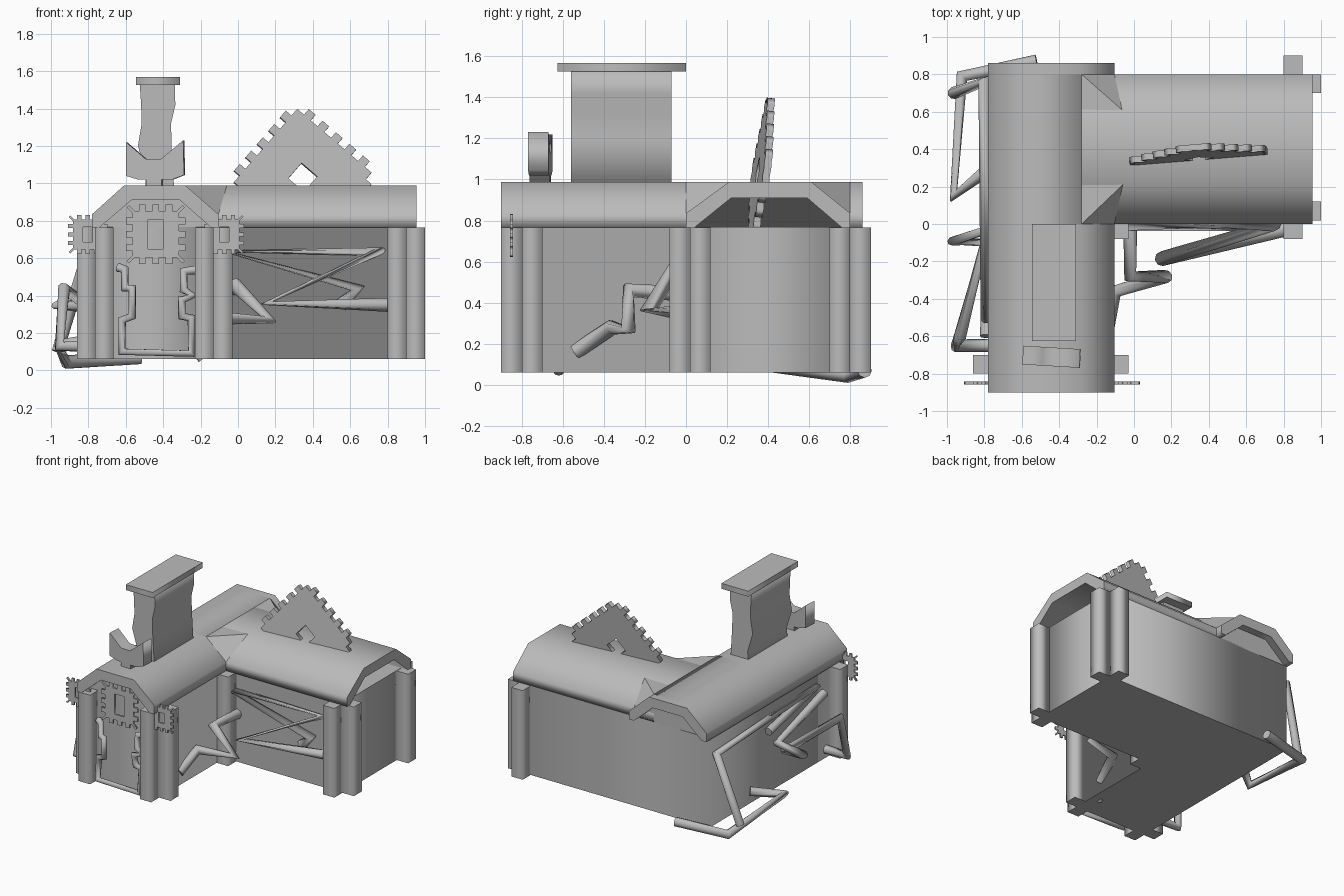
import bpy, bmesh
from math import pi, radians, sin, cos
from mathutils import Vector

if "Cube" in bpy.data.objects:
    bpy.data.objects.remove(bpy.data.objects["Cube"])

grey = bpy.data.materials.new("plain_grey")
grey.diffuse_color = (0.5, 0.5, 0.5, 1)
grey.use_nodes = True
grey.node_tree.nodes["Principled BSDF"].inputs["Base Color"].default_value = grey.diffuse_color


def finish(ob):
    """Link a curve object, turn it into a mesh and colour it."""
    bpy.context.collection.objects.link(ob)
    bpy.ops.object.select_all(action='DESELECT')
    ob.select_set(True)
    bpy.context.view_layer.objects.active = ob
    bpy.ops.object.convert(target='MESH')
    ob = bpy.context.object
    ob.data.materials.clear()
    ob.data.materials.append(grey)
    return ob


def plate(name, loops, thick, loc, rot):
    """Flat filled outline (extra loops are holes) given a thickness."""
    cu = bpy.data.curves.new(name, 'CURVE')
    cu.dimensions = '2D'
    cu.fill_mode = 'BOTH'
    cu.extrude = thick / 2
    for pts in loops:
        sp = cu.splines.new('POLY')
        sp.points.add(len(pts) - 1)
        for p, q in zip(sp.points, pts):
            p.co = (q[0], q[1], 0, 1)
        sp.use_cyclic_u = True
    ob = bpy.data.objects.new(name, cu)
    ob.location, ob.rotation_euler = loc, rot
    return finish(ob)


def prism(name, pts, axis, a, b):
    """Extrude a profile along an axis from a to b."""
    m = (a + b) / 2
    loc, rot = {'X': ((m, 0, 0), (pi / 2, 0, pi / 2)),
                'Y': ((0, m, 0), (pi / 2, 0, 0)),
                'Z': ((0, 0, m), (0, 0, 0))}[axis]
    return plate(name, [pts], b - a, loc, rot)


def box(name, x0, x1, y0, y1, z0, z1):
    return prism(name, [(x0, y0), (x1, y0), (x1, y1), (x0, y1)], 'Z', z0, z1)


def pipe(name, pts, r):
    """Bent pipe with eight sides and hard corners."""
    cu = bpy.data.curves.new(name, 'CURVE')
    cu.dimensions = '3D'
    cu.bevel_depth = r
    cu.bevel_resolution = 2
    cu.use_fill_caps = True
    sp = cu.splines.new('POLY')
    sp.points.add(len(pts) - 1)
    for p, q in zip(sp.points, pts):
        p.co = (*q, 1)
    return finish(bpy.data.objects.new(name, cu))


def gear(name, h, tooth, n, hole, thick, loc, rot=(pi / 2, 0, 0), spin=0, spike=0):
    """Square gear: n teeth per side, optional corner spikes, rectangular hole."""
    side = []
    if spike:
        e = h * 0.1
        side += [(-h, -h + e), (-h - spike, -h - spike + e), (-h - spike + e, -h - spike), (-h + e, -h)]
    else:
        side.append((-h, -h))
    w = 2 * h / (2 * n + 1)
    for i in range(n):
        x = -h + (2 * i + 1) * w
        side += [(x, -h), (x, -h - tooth), (x + w, -h - tooth), (x + w, -h)]

    def turn(p, a):
        return (p[0] * cos(a) - p[1] * sin(a), p[0] * sin(a) + p[1] * cos(a))
    outer = [turn(p, spin + k * pi / 2) for k in range(4) for p in side]
    hx, hz = hole
    inner = [turn(p, spin) for p in ((-hx, -hz), (-hx, hz), (hx, hz), (hx, -hz))]
    return plate(name, [outer, inner], thick, loc, rot)


# L-shaped walls
prism("walls", [(-.765, -.8), (-.13, -.8), (-.13, .02), (.9, .02), (.9, .8), (-.765, .8)], 'Z', .06, .768)

# Corner pillars
for i, (x, y) in enumerate([(-.765, -.9), (-.23, -.9), (-.86, -.8), (-.13, -.8), (-.13, -.08),
                            (.8, -.08), (.9, .02), (.9, .7), (.8, .8)]):
    box(f"pillar_{i}", x, x + .1, y, y + .1, .06, .765)

# Hollow roof, left wing: full section in front and at the back lip, half section at the crossing
outer = [(-.78, .765), (-.78, .835), (-.61, .988), (-.28, .988), (-.105, .835), (-.105, .765)]
inner = [(-.145, .765), (-.31, .91), (-.57, .91), (-.74, .765)]
prism("left_roof_front", outer + inner, 'Y', -.9, 0)
prism("left_roof_back_lip", outer + inner, 'Y', .8, .86)
prism("left_roof_crossing", outer[:4] + [(-.28, .91)] + inner[2:], 'Y', 0, .8)
gable = [(-.75, .76), (-.565, .915), (-.305, .915), (-.135, .76)]
prism("front_gable", gable, 'Y', -.8, -.76)
prism("back_gable", gable, 'Y', .77, .8)

# Hollow roof, right wing
prism("right_roof", [(0, .765), (0, .835), (.21, .988), (.61, .988), (.8, .835), (.8, .765),
                     (.76, .765), (.59, .91), (.22, .91), (.04, .765)], 'X', -.28, .955)

# Slanted fillers where the two roofs meet
for name, s in (("front_valley", 1), ("back_valley", -1)):
    bm = bmesh.new()
    for x, y, z in [(-.28, 0, .988), (-.06, .21, .988), (-.105, 0, .835), (-.28, .21, .987)]:
        bm.verts.new((x, y if s > 0 else .8 - y * .92, z))
    bmesh.ops.convex_hull(bm, input=bm.verts)
    bmesh.ops.recalc_face_normals(bm, faces=bm.faces)
    me = bpy.data.meshes.new(name)
    bm.to_mesh(me)
    bm.free()
    me.materials.append(grey)
    bpy.context.collection.objects.link(bpy.data.objects.new(name, me))

# Crooked chimney with cap
prism("chimney", [(-.5, .95), (-.49, 1.05), (-.535, 1.2), (-.515, 1.32), (-.518, 1.42), (-.525, 1.53),
                  (-.338, 1.53), (-.335, 1.42), (-.358, 1.32), (-.355, 1.2), (-.34, .95)], 'Y', -.56, -.07)
box("chimney_cap", -.545, -.31, -.625, 0, 1.525, 1.568)

# Open-ended wrench head standing on the roof ridge
w = plate("wrench_head", [[(-.155, .22), (-.05, .13), (.03, .13), (.15, .23), (.155, .045), (.09, .02),
                           (.035, .02), (.035, -.03), (-.05, -.03), (-.05, .02), (-.09, .02), (-.155, .04)]],
          .1, (-.44, -.71, 1.0), (pi / 2, 0, -.06))

# Gears: main sign, two side gears and the large one through the roof
gear("sign_gear", .125, .033, 3, (.04, .08), .014, (-.44, -.85, .728), spike=.03)
gear("left_gear", .08, .025, 3, (.025, .04), .014, (-.803, -.85, .727), spike=.022)
gear("right_gear", .08, .025, 3, (.025, .04), .014, (-.073, -.85, .727), spike=.022)
gear("roof_gear", .262, .04, 5, (.055, .055), .035, (.345, .365, 1.03),
     rot=(pi / 2 - .13, 0, .08), spin=radians(-41))

# Pipes round the front door
pipe("door_pipe", [(-.64, -.83, .55), (-.605, -.85, .54), (-.605, -.85, .44), (-.565, -.87, .44),
                   (-.565, -.87, .29), (-.62, -.85, .27), (-.62, -.87, .1), (-.25, -.87, .09),
                   (-.25, -.85, .28), (-.3, -.85, .29), (-.3, -.87, .38), (-.24, -.86, .4),
                   (-.29, -.85, .43), (-.29, -.84, .53), (-.2, -.83, .54)], .025)

# Pipes in the inner yard
pipe("yard_pipe", [(-.14, -.54, .16), (-.1, -.36, .28), (.17, -.28, .27), (-.02, -.28, .46),
                   (-.02, .02, .44)], .038)
pipe("long_yard_pipe", [(.86, -.015, .35), (.15, -.185, .36), (.75, -.005, .635), (-.06, .0, .635),
                        (.64, .0, .44), (.55, .02, .35)], .04)

# Pipes on the outer left wall and back
pipe("low_left_pipe", [(-.52, .87, .07), (-.92, .79, .045), (-.965, .15, .13), (-.77, .3, .16)], .036)
pipe("high_left_pipe", [(-.965, .7, .1), (-.8, .76, .64), (-.79, -.5, .69), (-.79, .1, .56)], .033)
pipe("zigzag_left_pipe", [(-.77, -.65, .13), (-.955, -.65, .13), (-.93, -.6, .44), (-.8, -.1, .34),
                          (-.965, -.09, .35), (-.78, -.03, .42), (-.79, -.6, .6)], .034)

# Drain stub under the floor
pipe("drain_stub", [(-.22, -.62, .1), (-.19, -.62, .06)], .025)
